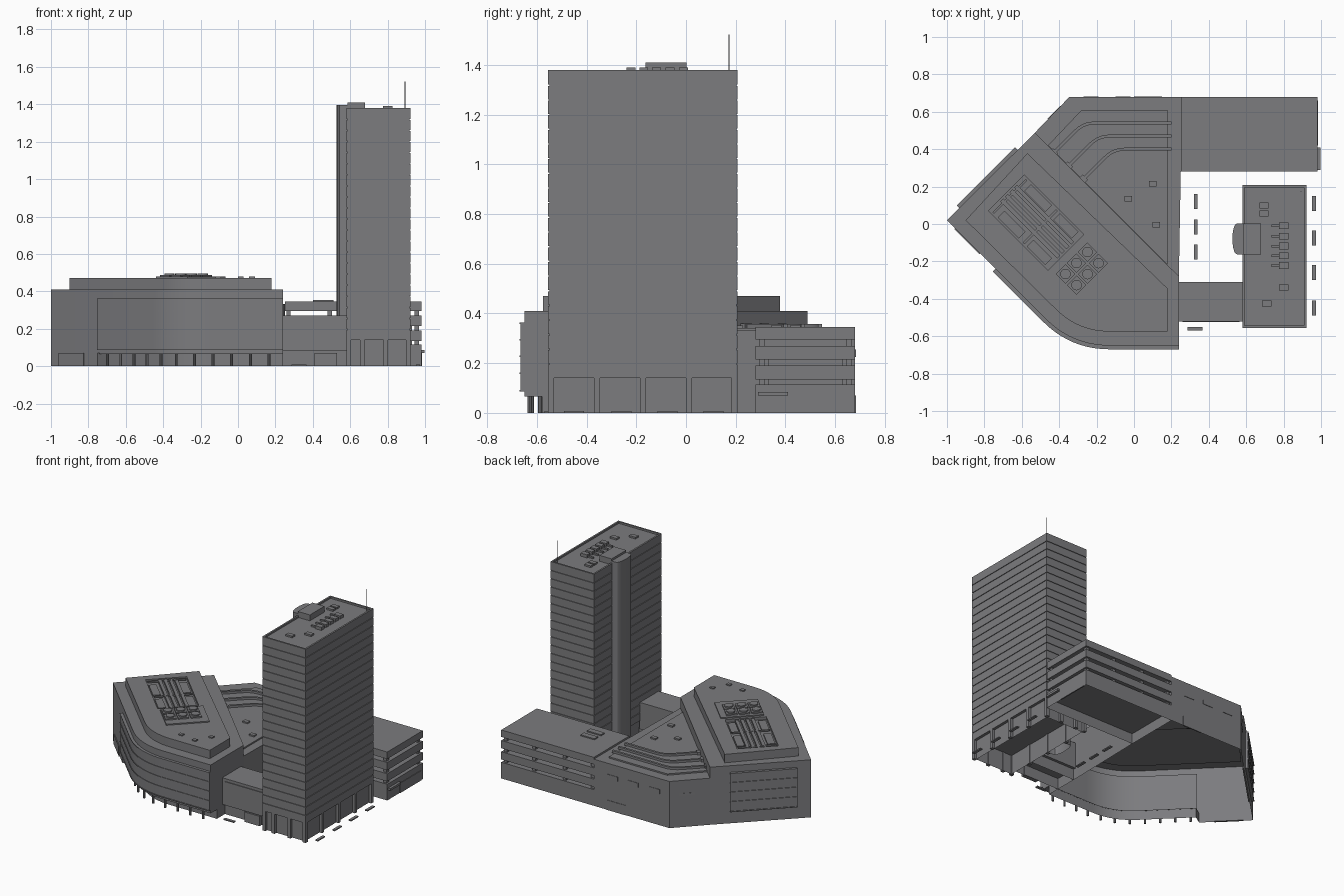
import bpy, bmesh, math
from mathutils import Vector

if "Cube" in bpy.data.objects:
    bpy.data.objects.remove(bpy.data.objects["Cube"])

grey = bpy.data.materials.new("concrete grey")
grey.diffuse_color = (0.2, 0.2, 0.21, 1)
grey.use_nodes = True
grey.node_tree.nodes["Principled BSDF"].inputs["Base Color"].default_value = grey.diffuse_color
R = math.sqrt(0.5)


def finish(name, bm, smooth=False, fix=True):
    if fix:
        bmesh.ops.recalc_face_normals(bm, faces=bm.faces)
    me = bpy.data.meshes.new(name)
    bm.to_mesh(me)
    bm.free()
    me.materials.append(grey)
    ob = bpy.data.objects.new(name, me)
    bpy.context.collection.objects.link(ob)
    if smooth:
        bpy.ops.object.select_all(action='DESELECT')
        ob.select_set(True)
        bpy.context.view_layer.objects.active = ob
        bpy.ops.object.shade_smooth_by_angle(angle=math.radians(30))
    return ob


def add_prism(bm, pts, z0, z1, caps="tb", skip=()):
    """extruded outline; caps picks top and bottom, skip leaves out side walls"""
    lo = [bm.verts.new((p[0], p[1], z0)) for p in pts]
    hi = [bm.verts.new((p[0], p[1], z1)) for p in pts]
    if "b" in caps:
        bm.faces.new(lo[::-1])
    if "t" in caps:
        bm.faces.new(hi)
    n = len(pts)
    for i in range(n):
        j = (i + 1) % n
        if i not in skip:
            bm.faces.new((lo[i], lo[j], hi[j], hi[i]))


def prisms(name, items, smooth=False, fix=True):
    """items: list of add_prism arguments, joined in one object"""
    bm = bmesh.new()
    for it in items:
        add_prism(bm, *it)
    return finish(name, bm, smooth, fix)


def rect(x0, x1, y0, y1):
    return [(x0, y0), (x1, y0), (x1, y1), (x0, y1)]


def diag(u0, u1, v0, v1):
    """rectangle turned 45 degrees: u runs south-east, v north-east"""
    return [((u + v) * R, (v - u) * R) for u, v in rect(u0, u1, v0, v1)]


def disc(x, y, r, n=16):
    return [(x + r * math.cos(2 * math.pi * i / n), y + r * math.sin(2 * math.pi * i / n)) for i in range(n)]


def fillet(a, b, c, d, n=10):
    """curve rounding corner b, starting distance d from it"""
    a, b, c = Vector(a), Vector(b), Vector(c)
    p, q = b + (a - b).normalized() * d, b + (c - b).normalized() * d
    return [tuple(p * (1 - t) ** 2 + b * 2 * t * (1 - t) + q * t * t) for t in [i / n for i in range(n + 1)]]


def offset(path, d):
    """shift an open path to its right by d"""
    P = [Vector(p) for p in path]
    dirs = [(P[i + 1] - P[i]).normalized() for i in range(len(P) - 1)]
    out = []
    for i, p in enumerate(P):
        e, f = dirs[max(i - 1, 0)], dirs[min(i, len(dirs) - 1)]
        m = (Vector((e.y, -e.x)) + Vector((f.y, -f.x))).normalized()
        out.append(tuple(p + m * d / max(0.5, m.dot(Vector((f.y, -f.x))))))
    return out


def ribbon(path, d0, d1):
    return offset(path, d0) + offset(path, d1)[::-1]


# --- hall wing: hollow shell, curved front over a recessed ground floor
tip, south = (-1.0, 0.02), -0.65
front = [tip] + fillet(tip, (-0.33, south), (0.24, south), 0.2) + [(0.24, south)]
back = [(0.24, -0.28), (-0.53, 0.488)]
k = len(front)                                   # index of the wall shared with the podium
prisms("hall_upper_floors", [(front + back, 0.33, 0.41, "t"), (front + back, 0.07, 0.33, "", (k,))], True, False)
panel_path = [(-0.74, -0.24)] + front[1:]
ground = [tip, (-0.75, -0.23)] + offset(panel_path, -0.07)
prisms("hall_ground_floor", [(ground + back, 0, 0.07, "", (len(ground),))], True, False)
prisms("hall_soffit", [(ribbon(panel_path, -0.071, 0), 0.066, 0.071)])

inset = offset(front, -0.075)[1:-1]
roof_line = [(-0.90, 0.02)] + inset + [(0.18, -0.575), (0.18, -0.345), (-0.57, 0.378)]
hall_roof = prisms("hall_raised_roof", [(roof_line, 0.405, 0.47)], True)

# projecting facade panels with ledges
levels = (0.087, 0.157, 0.225, 0.292, 0.357)
prisms("front_facade_panel", [(ribbon(panel_path, -0.01, 0.016), 0.09, 0.36)]
       + [(ribbon(panel_path, -0.01, 0.020), z, z + 0.006) for z in levels], True)
prisms("side_facade_panel", [(diag(-0.735, -0.70, -0.60, -0.16), 0.09, 0.36)]
       + [(diag(-0.740, -0.70, -0.60, -0.16), z, z + 0.006) for z in levels])

# columns below the overhang, spaced evenly along the front
cols, left = [], 0.04
line = [Vector(p) for p in offset(panel_path, -0.02)]
for a, b in zip(line[:-1], line[1:]):
    L, s = (b - a).length, left
    while s <= L:
        p = a.lerp(b, s / L)
        cols.append((disc(p.x, p.y, 0.008, 8), 0, 0.08))
        s += 0.1
    left = s - L
prisms("hall_columns", cols)
prisms("hall_side_door", [(diag(-0.66, -0.47, -0.699, -0.685), 0, 0.07)])

# --- hall roof plant: sunken tub with ducts, and fan platform
cut = prisms("tub_cutter", [(diag(-0.60, -0.15, -0.50, -0.23), 0.45, 0.6)])
cut.hide_render = True
cut.hide_viewport = True
mod = hall_roof.modifiers.new("tub", 'BOOLEAN')
mod.object = cut
mod.solver = 'EXACT'
ducts = [(diag(-0.59, -0.16, v, v + 0.022), 0.448, 0.468) for v in (-0.42, -0.385, -0.35, -0.315)]
ducts += [(diag(a, b, v, v + 0.05), 0.448, 0.46) for a, b in ((-0.54, -0.38), (-0.32, -0.18)) for v in (-0.49, -0.29)]
ducts += [(diag(u, u + 0.012, -0.49, -0.24), 0.46, 0.469) for u in (-0.58, -0.35)]
prisms("roof_ducts", ducts)
fans = [(diag(-0.13, 0.11, -0.49, -0.205), 0.465, 0.478)]
for i in range(2):
    for j in range(3):
        u, v = -0.07 + i * 0.084, -0.448 + j * 0.083
        fans += [(diag(u - 0.036, u + 0.036, v - 0.036, v + 0.036), 0.478, 0.487),
                 (disc((u + v) * R, (v - u) * R, 0.028), 0.487, 0.496)]
prisms("roof_fans", fans)
prisms("hall_roof_hatches", [(rect(x, x + 0.03, y, y + 0.025), 0.47, 0.478) for x, y in ((0.06, -0.42), (0.0, -0.52), (-0.12, -0.5))])

# --- rear podium (hollow) with roof terrace
prisms("podium", [(back[::-1] + [(0.25, 0.28), (0.25, 0.68), (-0.345, 0.68)], 0, 0.332, "t", (0,))], False, False)
prisms("podium_terrace", [([(-0.46, 0.42), (0.18, -0.22), (0.18, 0.61), (-0.28, 0.61)], 0.33, 0.342)])
rails = []
for y, x in ((0.54, -0.27), (0.47, -0.19), (0.40, -0.11)):
    end = (x - 0.16, y - 0.16)
    path = [(0.20, y)] + fillet((0.2, y), (x, y), end, 0.06, 5) + [end]
    rails.append((ribbon(path, -0.008, 0.008), 0.34, 0.357))
    u, v = (end[0] - end[1]) * R, (end[0] + end[1]) * R
    rails.append((diag(u - 0.02, u + 0.02, v - 0.03, v + 0.015), 0.34, 0.36))
prisms("terrace_rails", rails, True)
prisms("podium_roof_boxes", [(rect(x, x + 0.04, y, y + 0.03), 0.34, 0.352) for x, y in ((0.08, 0.2), (-0.05, 0.12), (0.1, -0.02))])
prisms("podium_windows", [(rect(x - 0.04, x + 0.04, 0.675, 0.683), 0.225, 0.255) for x in (0.1, -0.06, -0.23)]
       + [(rect(0.0, 0.15, 0.675, 0.683), 0, 0.07), (diag(-0.724, -0.71, 0.07, 0.17), 0.225, 0.24)])

# --- north parking block: decks, posts, recessed core, hollow ground floor
deck = rect(0.25, 0.98, 0.28, 0.68)
prisms("parking_decks", [(deck, a, b) for a, b in ((0.075, 0.115), (0.135, 0.19), (0.215, 0.27), (0.295, 0.345))])
prisms("parking_ground_floor", [(deck, 0, 0.08, "", (3,))], False, False)
prisms("parking_core", [(rect(0.25, 0.93, 0.33, 0.63), 0.1, 0.22)])
prisms("parking_posts", [(rect(x - 0.012, x + 0.012, y - 0.012, y + 0.012), 0.1, 0.3)
                         for x in (0.27, 0.49, 0.73, 0.955) for y in (0.305, 0.655)])
prisms("parking_details", [(rect(0.40, 0.51, y, y + 0.04), 0.34, 0.353) for y in (0.345, 0.42)]
       + [(rect(0.975, 0.998, 0.29, 0.41), 0.07, 0.085), (rect(0.975, 0.984, 0.42, 0.66), 0, 0.07)])

# --- link building on a recessed hollow base
prisms("link", [(rect(0.24, 0.585, -0.52, -0.31), 0.08, 0.27), (rect(0.26, 0.565, -0.525, -0.51), 0.095, 0.25)])
prisms("link_base", [(rect(0.24, 0.60, -0.49, -0.33), 0, 0.082, "", (1, 3)),
                     (rect(0.41, 0.53, -0.515, -0.485), 0, 0.07)], False, False)

# --- tower: core with floor bands, parapet and pillared base
X0, X1, Y0, Y1 = 0.58, 0.922, -0.555, 0.208
prisms("tower_core", [(rect(X0 + 0.005, X1 - 0.005, Y0 + 0.005, Y1 - 0.005), 0.14, 1.368)])
n, step = 21, (1.38 - 0.14) / 21
prisms("tower_floors", [(rect(X0, X1, Y0, Y1), 0.14 + i * step, 0.14 + (i + 1) * step - (0.005 if i < n - 1 else 0.012))
                        for i in range(n)])
t = 0.012
prisms("tower_parapet", [(rect(X0, X0 + t, Y0, Y1), 1.36, 1.38), (rect(X1 - t, X1, Y0, Y1), 1.36, 1.38),
                         (rect(X0 + t, X1 - t, Y0, Y0 + t), 1.36, 1.38), (rect(X0 + t, X1 - t, Y1 - t, Y1), 1.36, 1.38)])
prisms("tower_lobby", [(rect(X0 + 0.02, X1 - 0.02, Y0 + 0.02, Y1 - 0.02), 0, 0.14, "")], False, False)
spots = [(x, Y0 + 0.012 + i * (Y1 - Y0 - 0.024) / 4) for i in range(5) for x in (X0 + 0.012, X1 - 0.012)]
spots += [(x, y) for x in (0.665, 0.79) for y in (Y0 + 0.012, Y1 - 0.012)]
prisms("tower_pillars", [(rect(x - 0.012, x + 0.012, y - 0.012, y + 0.012), 0, 0.142) for x, y in spots])

# lift shaft with bowed west side, and its roof house
bow = [(0.55 - 0.024 * math.cos(a), -0.08 - 0.082 * math.sin(a)) for a in [math.pi * (i / 10 - 0.5) for i in range(11)]]
prisms("lift_shaft", [(bow + [(0.6, -0.162), (0.6, 0.002)], 0, 1.395, "t")], True, False)
prisms("lift_house", [(rect(0.585, 0.68, -0.162, 0.002), 1.36, 1.41)])

# tower roof plant and mast
plant = []
for y in (-0.01, -0.065, -0.118, -0.17, -0.222):
    plant += [(rect(0.775, 0.825, y - 0.018, y + 0.018), 1.36, 1.39), (rect(0.735, 0.775, y - 0.007, y + 0.007), 1.36, 1.378)]
plant += [(rect(x - 0.025, x + 0.025, y - 0.016, y + 0.016), 1.36, 1.38)
          for x, y in ((0.695, 0.1), (0.695, 0.057), (0.8, -0.34), (0.71, -0.425))]
prisms("tower_roof_units", plant)
prisms("mast", [(disc(0.893, 0.173, 0.002, 6), 1.36, 1.522)])

# --- low ground planters
slabs = [(rect(0.953, 0.973, y - 0.04, y + 0.04), 0, 0.008) for y in (0.11, -0.075, -0.26, -0.45)]
slabs += [(rect(0.32, 0.34, y - 0.04, y + 0.04), 0, 0.008) for y in (0.12, -0.015, -0.15)]
slabs += [(rect(0.285, 0.365, -0.57, -0.55), 0, 0.008)]
prisms("planters", slabs)
